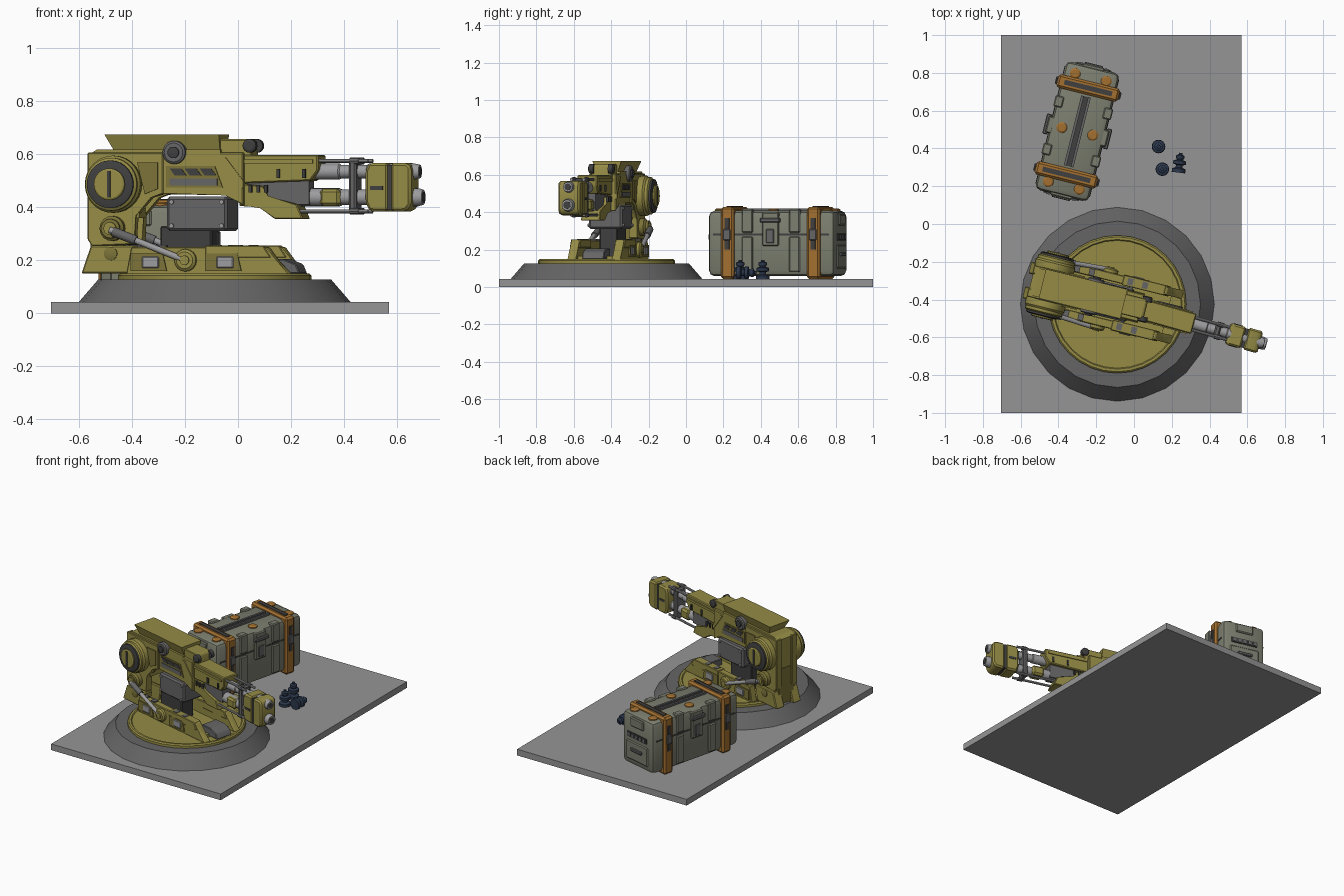
import bpy, bmesh
from math import cos, sin, pi, radians
from mathutils import Matrix, Vector

COL = dict(yellow=(.30, .26, .06), dyellow=(.20, .17, .04), dark=(.05, .05, .05), grey=(.3, .3, .3),
           steel=(.33, .33, .34), base=(.13, .13, .13), crate=(.20, .21, .16), orange=(.36, .16, .03),
           navy=(.025, .04, .075))
MATS = {}
for k, c in COL.items():
    MATS[k] = bpy.data.materials.new(k)
    MATS[k].diffuse_color = (*c, 1)


def finish(name, bm, col, M, bevel=0, seg=1):
    if bevel:
        bmesh.ops.bevel(bm, geom=bm.edges[:], offset=bevel, segments=seg, profile=.5, affect='EDGES')
    bm.transform(M)
    bmesh.ops.recalc_face_normals(bm, faces=bm.faces[:])
    me = bpy.data.meshes.new(name)
    bm.to_mesh(me)
    bm.free()
    me.materials.append(MATS[col])
    ob = bpy.data.objects.new(name, me)
    bpy.context.collection.objects.link(ob)
    return ob


def prism(name, pts, v0, v1, col, M, bevel=0, seg=1):
    """Profile in the x-z plane, extruded along y."""
    bm = bmesh.new()
    a = [bm.verts.new((u, v0, z)) for u, z in pts]
    b = [bm.verts.new((u, v1, z)) for u, z in pts]
    bm.faces.new(a)
    bm.faces.new(b[::-1])
    for i in range(len(a)):
        j = (i + 1) % len(a)
        bm.faces.new((a[i], b[i], b[j], a[j]))
    return finish(name, bm, col, M, bevel, seg)


def box(name, x0, x1, y0, y1, z0, z1, col, M, bevel=0, seg=1):
    return prism(name, [(x0, z0), (x1, z0), (x1, z1), (x0, z1)], y0, y1, col, M, bevel, seg)


def lathe(name, p, axis, prof, col, M, n=20):
    """Turned part: (radius, height) profile along an axis from point p."""
    bm = bmesh.new()
    rings = [[bm.verts.new((r * cos(2 * pi * i / n), r * sin(2 * pi * i / n), h)) for i in range(n)] for r, h in prof]
    bm.faces.new(rings[0])
    bm.faces.new(rings[-1])
    for a, b in zip(rings, rings[1:]):
        for i in range(n):
            j = (i + 1) % n
            bm.faces.new((a[i], a[j], b[j], b[i]))
    R = Vector(axis).to_track_quat('Z', 'Y').to_matrix().to_4x4()
    return finish(name, bm, col, M @ Matrix.Translation(p) @ R)


def rod(name, p, q, r, col, M, n=14):
    d = Vector(q) - Vector(p)
    return lathe(name, p, d, [(r, 0), (r, d.length)], col, M, n)


def frame(x, y, deg):
    return Matrix.Translation((x, y, 0)) @ Matrix.Rotation(radians(deg), 4, 'Z')


W = Matrix.Identity(4)
T = frame(-.0875, -.415, -14)
G = T @ Matrix.Rotation(radians(-1.7), 4, 'Z')
C = frame(-.30, .49, -14)

# Ground slab and round base
box('slab', -.705, .57, -1, 1, 0, .042, 'grey', W)
lathe('base_ring', (-.088, -.425, 0), (0, 0, 1), [(.515, .04), (.44, .127), (.36, .127)], 'base', W, 24)
lathe('turntable', (-.088, -.425, 0), (0, 0, 1),
      [(.365, .12), (.365, .143), (.357, .15), (.343, .15), (.338, .144)], 'yellow', W, 32)

# Turret bed, rails and pistons
box('bed', -.31, .27, -.1, .1, .14, .165, 'yellow', T)
prism('bed_nose', [(.2, .15), (.345, .15), (.33, .185), (.28, .205), (.2, .205)], -.06, .06, 'base', T, .004)
box('bed_block', -.2, .0, -.05, .05, .16, .33, 'dark', T, .006)
for s in (-1, 1):
    prism('rail', [(-.31, .145), (.33, .145), (.28, .195), (.24, .25), (-.29, .25)], s * .1, s * .145, 'yellow', T, .004)
    prism('rail_cap', [(.0, .21), (.255, .21), (.225, .255), (.0, .255)], s * .095, s * .15, 'yellow', T, .003)
    for u in (-.23, .06):
        prism('rail_panel', [(u - .06, .16), (u + .08, .16), (u + .065, .225), (u - .06, .225)],
              s * .14, s * .152, 'dyellow', T)
        box('rail_plate', u - .015, u + .05, s * .14, s * .157, .17, .215, 'steel', T, .004)
        for k in (-.02, .06):
            box('rail_clip', u + k - .015, u + k + .015, s * .105, s * .14, .24, .258, 'base', T)
    lathe('piston_hub', (-.076, s * .13, .2), (0, s, 0), [(.042, 0), (.042, .03), (.032, .038), (.018, .038), (.018, .044)],
          'yellow', T, 16)
    lathe('piston_joint', (-.374, s * .075, .32), (0, s, 0),
          [(.047, 0), (.047, .035), (.036, .045), (.036, .058), (.022, .058)], 'dyellow', T)
    lathe('joint_cap', (-.374, s * .13, .32), (0, s, 0), [(.024, 0), (.024, .01)], 'yellow', T)
    rod('piston_rod', (-.374, s * .14, .315), (-.076, s * .16, .2), .012, 'steel', T)
    rod('piston_sleeve', (-.36, s * .14, .308), (-.27, s * .146, .275), .018, 'base', T)

    # Rear column side plates and feet
    prism('column_side', [(-.475, .607), (-.18, .607), (-.18, .45), (-.23, .44), (-.29, .37), (-.29, .26),
                          (-.458, .253), (-.475, .28)], s * .04, s * .085, 'yellow', T, .004)
    prism('column_foot', [(-.458, .255), (-.288, .255), (-.31, .15), (-.495, .15)], s * .035, s * .1, 'yellow', T, .005)
    prism('column_panel', [(-.28, .57), (-.2, .57), (-.2, .47), (-.25, .45)], s * .08, s * .091, 'dyellow', T)
    lathe('foot_bolt', (-.38, s * .1, .225), (0, s, 0), [(.026, -.02), (.026, .005), (.018, .008)], 'dyellow', T, 12)

    # Large shoulder wheels
    lathe('shoulder_wheel', (-.368, s * .08, .487), (0, s, 0),
          [(.105, 0), (.108, .02), (.108, .04), (.1, .05), (.1, .065), (.085, .075)], 'yellow', T, 28)
    lathe('shoulder_ring', (-.368, s * .15, .487), (0, s, 0), [(.09, 0), (.09, .012), (.072, .017)], 'dark', T, 28)
    lathe('shoulder_cap', (-.368, s * .15, .487), (0, s, 0), [(.06, 0), (.06, .024), (.054, .028)], 'yellow', T, 24)
    box('shoulder_slot', -.374, -.362, s * .16, s * .181, .437, .537, 'dark', T)

    # Details on the upper body sides
    lathe('side_knob', (-.137, s * .06, .607), (0, s, 0), [(.044, 0), (.044, .03), (.036, .036)], 'base', T)
    lathe('side_knob_cap', (-.137, s * .09, .607), (0, s, 0), [(.022, 0), (.022, .014), (.012, .016)], 'dark', T, 14)
    prism('vent_frame', [(-.17, .475), (.05, .475), (.02, .555), (-.17, .555)], s * .07, s * .08, 'dyellow', T)
    for i in range(3):
        u = -.155 + i * .058
        prism('vent_slot', [(u + .02, .52), (u + .065, .52), (u + .045, .547), (u, .547)], s * .075, s * .084, 'dark', T)
    box('vent_low_slot', -.155, .03, s * .075, s * .084, .483, .508, 'base', T)
    prism('brace', [(.04, .59), (.06, .59), (.13, .5), (.13, .47)], s * .07, s * .08, 'yellow', T)
    lathe('front_knob', (.15, s * .04, .632), (0, s, 0), [(.026, 0), (.026, .025), (.017, .03)], 'dark', T, 16)
    for u in (-.145, .05):
        for z in (.33, .42):
            lathe('pod_bolt', (u, s * .09, z), (0, s, 0), [(.009, 0), (.009, .01)], 'steel', T, 8)

# Column core, upper body, grey pod and top cap
box('column_core', -.465, -.28, -.06, .06, .36, .6, 'yellow', T)
box('column_back', -.468, -.40, -.06, .06, .16, .4, 'dyellow', T)
prism('upper_body', [(-.25, .607), (.13, .607), (.13, .405), (.06, .45), (-.25, .45)], -.075, .075, 'yellow', T, .005)
box('pod', -.165, .07, -.092, .092, .31, .44, 'base', T, .01)
prism('cap_collar', [(-.47, .6), (.04, .6), (.04, .618), (-.44, .618)], -.075, .075, 'yellow', T)
bm = bmesh.new()
for u0, u1, w, z in ((-.375, .035, .058, .61), (-.41, .035, .08, .675)):
    for u, v in ((u0, -w), (u1, -w), (u1, w), (u0, w)):
        bm.verts.new((u, v, z))
bm.verts.ensure_lookup_table()
for f in ((3, 2, 1, 0), (4, 5, 6, 7), (0, 1, 5, 4), (1, 2, 6, 5), (2, 3, 7, 6), (3, 0, 4, 7)):
    bm.faces.new([bm.verts[i] for i in f])
finish('top_cap', bm, 'yellow', T)
prism('cap_step', [(.03, .59), (.155, .575), (.155, .645), (.145, .657), (.03, .657)], -.055, .055, 'yellow', T, .004)

# Forearm
prism('forearm_upper', [(.12, .598), (.42, .598), (.42, .54), (.39, .5), (.12, .49)], -.055, .055, 'yellow', G, .005)
prism('forearm_lower', [(.11, .49), (.205, .48), (.22, .44), (.335, .412), (.36, .355), (.25, .355), (.195, .4),
                        (.11, .405)], -.052, .052, 'yellow', G, .004)
box('forearm_core', .12, .38, -.035, .035, .41, .5, 'base', G)
for s in (-1, 1):
    box('forearm_rib', .13, .4, s * .05, s * .061, .565, .58, 'yellow', G)
    for u in (.15, .18, .21, .26, .36):
        box('forearm_stud', u, u + .012, s * .05, s * .062, .455 if u < .25 else .51, .485 if u < .25 else .545, 'dark', G)
    for z in (.575, .385):
        rod('guide_rod', (.3, s * .034, z), (.61, s * .034, z), .008, 'steel', G, 10)
        rod('guide_nut', (.54, s * .034, z), (.575, s * .034, z), .013, 'base', G, 8)

# Twin barrels, collar and muzzle
for z, r, tip in ((.535, .03, .805), (.438, .034, .818)):
    lathe('barrel', (.13, 0, z), (1, 0, 0), [(r, 0), (r, .36), (r * .85, .365), (r * .85, .47), (r, .475),
                                            (r, tip - .15), (r * .85, tip - .13)], 'steel', G)
    lathe('bore', (tip - .01, 0, z), (1, 0, 0), [(r * .6, 0), (r * .6, .012)], 'dark', G, 16)
box('barrel_band', .42, .5, -.04, .04, .405, .47, 'yellow', G, .012)
box('collar', .535, .565, -.042, .042, .375, .578, 'base', G, .008)
prism('muzzle_rear', [(.605, .42), (.62, .385), (.695, .383), (.695, .567), (.62, .567), (.605, .54)],
      -.058, .058, 'yellow', G, .01)
box('muzzle_seam', .68, .715, -.052, .052, .39, .56, 'dark', G)
prism('muzzle_front', [(.705, .383), (.765, .385), (.785, .41), (.785, .55), (.77, .567), (.705, .567)],
      -.06, .06, 'yellow', G, .01)
for s in (-1, 1):
    box('muzzle_slot', .625, .675, s * .055, s * .061, .465, .48, 'dark', G)

# Crate body with straps
box('crate_body', -.147, .147, -.35, .35, .058, .408, 'crate', C, .032, 2)
for t in (-.237, .237):
    box('strap', -.168, .168, t - .036, t + .036, .043, .428, 'orange', C, .012)
    box('strap_top_inlay', -.13, .13, t - .013, t + .013, .4, .432, 'dark', C)
    for s in (-1, 1):
        box('strap_side_inlay', s * .15, s * .172, t - .013, t + .013, .2, .37, 'dark', C)
        box('strap_buckle', s * .15, s * .178, t - .02, t + .02, .25, .31, 'base', C, .004)

# Crate lid rails, knobs, ribs and latches
for s in (-1, 1):
    box('lid_rail', s * .012, s * .026, -.19, .19, .4, .42, 'base', C)
    for y in (-.295, 0, .295):
        lathe('lid_knob', (s * .085, y, .4), (0, 0, 1), [(.029, 0), (.029, .014), (.02, .02)], 'orange', C, 16)
    for y in (-.13, .13):
        box('side_rib', s * .13, s * .157, y - .03, y + .03, .08, .27, 'crate', C, .006)
        box('lid_block', s * .11, s * .157, y - .03, y + .03, .29, .416, 'crate', C, .006)
    box('side_seam', s * .14, s * .149, -.32, .32, .275, .285, 'dark', C)
    box('side_latch', s * .13, s * .165, -.045, .045, .22, .40, 'crate', C, .006)
    box('latch_plate', s * .15, s * .17, -.022, .022, .235, .31, 'base', C, .004)
    box('side_handle', s * .15, s * .178, -.055, .055, .345, .37, 'base', C, .005)
    box('end_slot', -.09, .09, s * .34, s * .355, .25, .285, 'dark', C)
    for i in range(5):
        box('end_tooth', -.08 + i * .035, -.06 + i * .035, s * .34, s * .36, .255, .28, 'base', C)
    box('end_panel', -.1, .1, s * .34, s * .356, .1, .225, 'crate', C, .006)
    box('end_handle', -.05, .05, s * .345, s * .368, .165, .185, 'base', C, .004)
    box('end_lid_latch', -.06, .06, s * .33, s * .36, .33, .39, 'crate', C, .006)
box('lid_groove', -.012, .012, -.19, .19, .4, .411, 'dark', C)

# Small spools on the slab
spool = [(.036, 0), (.036, .02), (.018, .027), (.018, .04), (.034, .045), (.034, .062), (.016, .068),
         (.022, .078), (.022, .09), (.01, .096), (.01, .105)]
for p, ax in (((.13, .41, .04), (0, 0, 1)), ((.15, .29, .04), (0, 0, 1)), ((.235, .272, .076), (.12, 1, 0))):
    lathe('spool', p, ax, spool, 'navy', W, 16)

# Smooth the round parts, keep edges sharp
for ob in bpy.context.collection.objects:
    ob.select_set(True)
    bpy.context.view_layer.objects.active = ob
bpy.ops.object.shade_smooth_by_angle(angle=radians(25))
